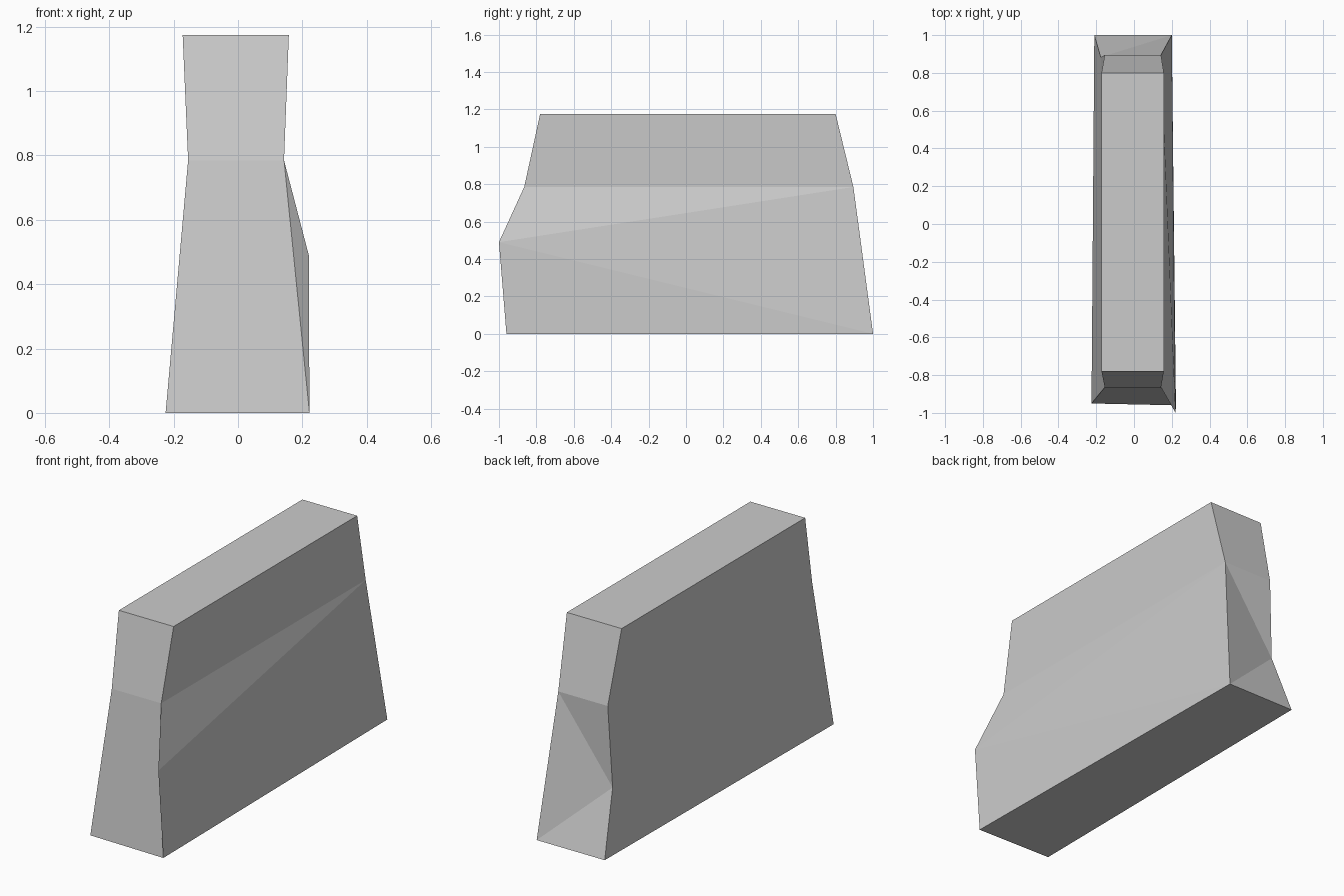
import bpy
import bmesh

cube = bpy.data.objects.get("Cube")
if cube:
    bpy.data.objects.remove(cube, do_unlink=True)

# Plain grey stone
stone = bpy.data.materials.new("pale_grey_stone")
stone.use_nodes = True
colour = (0.6, 0.6, 0.6, 1.0)
stone.diffuse_color = colour
bsdf = stone.node_tree.nodes["Principled BSDF"]
bsdf.inputs["Base Color"].default_value = colour
bsdf.inputs["Roughness"].default_value = 0.9

bm = bmesh.new()


def ring(z, left, right, front, back):
    """Four corners: front -x, front +x, back +x, back -x."""
    return [bm.verts.new((x, y, z)) for x, y in
            ((left, front), (right, front), (right, back), (left, back))]


# Tapered slab: base, waist and top rings
base = [bm.verts.new(p) for p in
        ((-0.225, -0.95, 0), (0.222, -0.96, 0), (0.2, 1.0, 0), (-0.21, 1.0, 0))]
waist = ring(0.785, -0.155, 0.143, -0.865, 0.895)
top = ring(1.175, -0.172, 0.158, -0.78, 0.80)

# Bulging front corner and chipped-in back corner
bulge = bm.verts.new((0.22, -1.0, 0.49))
dent = bm.verts.new((-0.176, 0.883, 0.342))

# Caps, upper band and plain lower front
bm.faces.new(top)
bm.faces.new(base[::-1])
for i in range(4):
    j = (i + 1) % 4
    bm.faces.new((waist[i], waist[j], top[j], top[i]))
bm.faces.new((base[0], base[1], waist[1], waist[0]))


def fan(centre, rim):
    """Triangles from one corner to a chain of rim points."""
    for a, b in zip(rim, rim[1:]):
        bm.faces.new((centre, a, b))


# Facets around the two irregular corners
fan(bulge, [base[1], base[2], waist[2], waist[1], base[1]])
fan(dent, [waist[2], waist[3], waist[0], base[0], base[3], base[2], waist[2]])

bmesh.ops.recalc_face_normals(bm, faces=bm.faces[:])
mesh = bpy.data.meshes.new("stone_slab")
bm.to_mesh(mesh)
bm.free()
mesh.materials.append(stone)
slab = bpy.data.objects.new("stone_slab", mesh)
bpy.context.collection.objects.link(slab)
